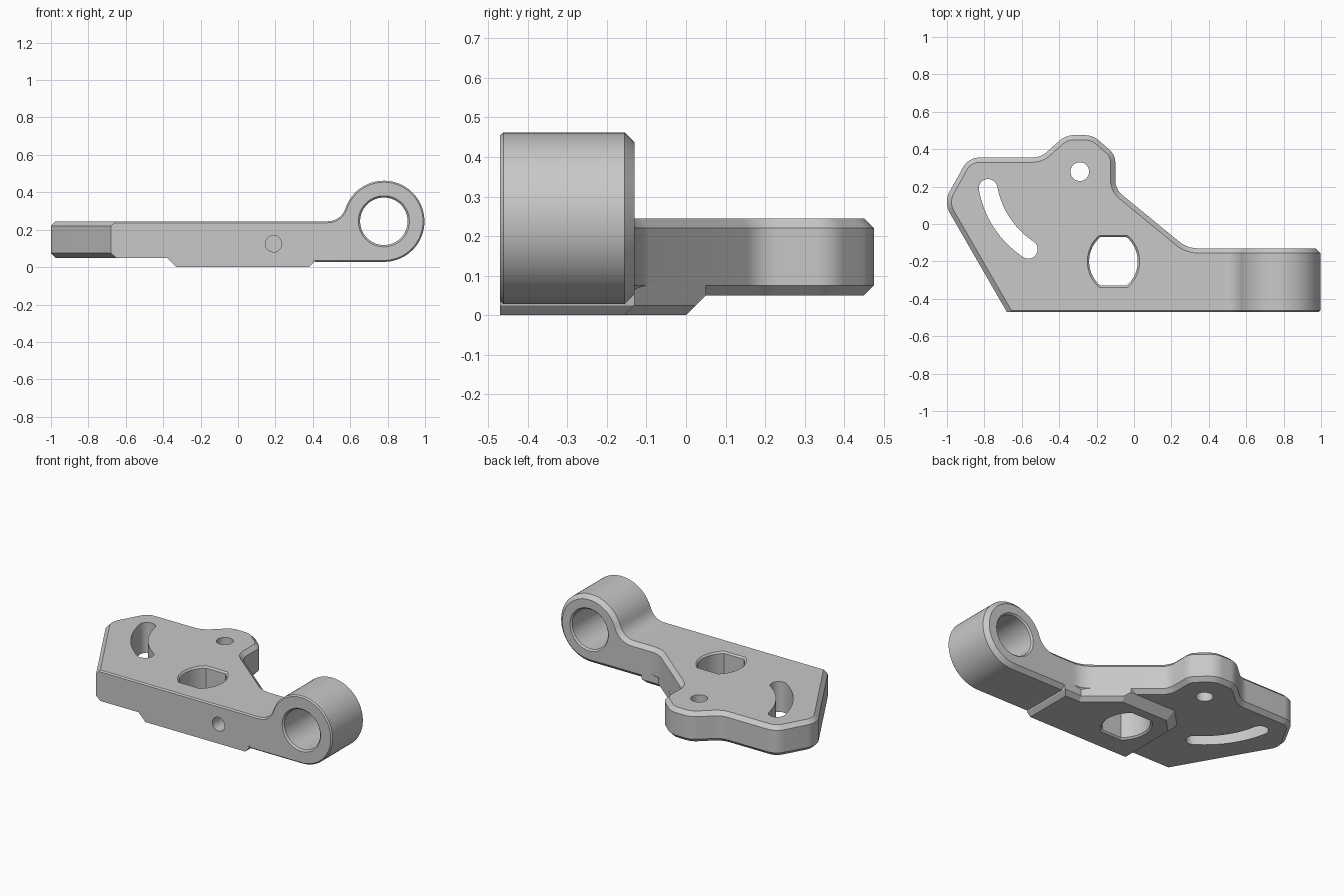
import bpy, bmesh, math
from mathutils import Vector

cube = bpy.data.objects.get("Cube")
if cube:
    bpy.data.objects.remove(cube, do_unlink=True)

metal = bpy.data.materials.new("grey_metal")
metal.use_nodes = True
metal.diffuse_color = (0.58, 0.58, 0.58, 1)
metal.node_tree.nodes["Principled BSDF"].inputs["Base Color"].default_value = (0.58, 0.58, 0.58, 1)

FRONT, BACK, TOP, JOIN = -0.47, -0.13, 0.245, 0.41
EPS = 0.001


def arc(cx, cy, r, start, end, n):
    """Points of an arc, angles in degrees."""
    angles = [math.radians(start + (end - start) * i / n) for i in range(n + 1)]
    return [(cx + r * math.cos(a), cy + r * math.sin(a)) for a in angles]


def rounded(corners, n=8):
    """Outline from (x, y, radius) corners."""
    out = []
    for i, (x, y, r) in enumerate(corners):
        p = Vector((x, y))
        if r == 0:
            out.append((x, y))
            continue
        a = (Vector(corners[i - 1][:2]) - p).normalized()
        b = (Vector(corners[(i + 1) % len(corners)][:2]) - p).normalized()
        half = a.angle(b) / 2
        centre = p + (a + b).normalized() * r / math.sin(half)
        s = p + a * r / math.tan(half) - centre
        e = p + b * r / math.tan(half) - centre
        out += [tuple(centre + s.lerp(e, k / n).normalized() * r) for k in range(n + 1)]
    return out


def flat(ring, z):
    return [(x, y, z) for x, y in ring]


def upright(ring, y):
    return [(x, y, z) for x, z in ring]


def scaled(ring, cx, cy, f):
    return [(cx + (x - cx) * f, cy + (y - cy) * f) for x, y in ring]


def loft(name, rings, bevels=()):
    """Solid through matching rings; bevels are (edge rule, width)."""
    bm = bmesh.new()
    rows = [[bm.verts.new(p) for p in ring] for ring in rings]
    n = len(rows[0])
    for low, high in zip(rows, rows[1:]):
        for i in range(n):
            j = (i + 1) % n
            bm.faces.new((low[i], low[j], high[j], high[i]))
    bm.faces.new(rows[0][::-1])
    bm.faces.new(rows[-1])
    bmesh.ops.recalc_face_normals(bm, faces=bm.faces[:])
    for rule, width in bevels:
        edges = [e for e in bm.edges if rule(e.verts[0].co, e.verts[1].co)]
        bmesh.ops.bevel(bm, geom=edges, offset=width, segments=1,
                        affect='EDGES', profile=0.5)
    mesh = bpy.data.meshes.new(name)
    bm.to_mesh(mesh)
    bm.free()
    mesh.materials.append(metal)
    ob = bpy.data.objects.new(name, mesh)
    bpy.context.collection.objects.link(ob)
    return ob


def activate(ob):
    bpy.ops.object.select_all(action='DESELECT')
    ob.select_set(True)
    bpy.context.view_layer.objects.active = ob


def cut(ob, cutters):
    activate(ob)
    for c in cutters:
        mod = ob.modifiers.new("cut", 'BOOLEAN')
        mod.operation, mod.solver, mod.object = 'DIFFERENCE', 'EXACT', c
        bpy.ops.object.modifier_apply(modifier=mod.name)


# Mounting plate, chamfered on all free edges but the front
outline = rounded([(-0.68, FRONT, 0), (JOIN, FRONT, 0), (JOIN, BACK, 0), (0.285, BACK, 0.16),
                   (-0.1, 0.186, 0.1), (-0.1, 0.37, 0.09), (-0.22, 0.475, 0.12),
                   (-0.365, 0.475, 0.12), (-0.5, 0.355, 0.12), (-0.885, 0.355, 0.1),
                   (-1.018, 0.116, 0.115)])


def plate_rim(a, b):
    return (abs(a.z - b.z) < EPS and max(a.y, b.y) > FRONT + EPS
            and min(a.x, b.x) < JOIN - EPS)


def plate_front(a, b):
    return max(a.y, b.y) < FRONT + EPS and min(a.z, b.z) > TOP - EPS


plate = loft("mounting_plate", [flat(outline, 0.05), flat(outline, TOP)],
             [(plate_rim, 0.025), (plate_front, 0.008)])

# Arm with round barrel, one side profile run from front to back
BX, BZ, BR = 0.78, 0.245, 0.217
FR = 0.1
fx = BX - math.sqrt((BR + FR) ** 2 - FR ** 2)
turn = math.degrees(math.asin(FR / (BR + FR)))
profile = [(JOIN, BZ - BR)] + arc(BX, BZ, BR, -90, 180 - turn, 48)
profile += arc(fx, BZ + FR, FR, -turn, -90, 10)[1:] + [(JOIN, TOP)]


def arm_edge(side):
    def rule(a, b):
        return (abs(a.y - side) < EPS and abs(b.y - side) < EPS
                and max(a.x, b.x) > JOIN + EPS)
    return rule


arm = loft("barrel_arm", [upright(profile, FRONT), upright(profile, BACK)],
           [(arm_edge(BACK), 0.025), (arm_edge(FRONT), 0.008)])

# Raised pad under the plate with sloped sides
foot = [(-0.33, FRONT), (0.38, FRONT), (0.38, -0.155), (0.276, -0.155),
        (0.087, 0), (-0.24, 0), (-0.33, -0.09)]
middle = [(-0.355, FRONT), (0.405, FRONT), (0.405, BACK), (0.285, BACK),
          (0.096, 0.025), (-0.25, 0.025), (-0.355, -0.08)]
base = [(-0.38, FRONT), (JOIN, FRONT), (JOIN, BACK), (0.285, BACK),
        (0.066, 0.05), (-0.26, 0.05), (-0.38, -0.07)]
pad = loft("underside_pad", [flat(foot, 0), flat(middle, 0.025),
                             flat(base, 0.05), flat(base, 0.075)])

# Cutters: two-flat hole, pivot hole, curved slot, front hole, barrel bore
HX, HY = -0.11, -0.2
flats = arc(HX - 0.041, HY, 0.171, -49.5, 49.5, 16) + arc(HX + 0.041, HY, 0.171, 130.5, 229.5, 16)
wide = scaled(flats, HX, HY, 1.15)
flat_hole = loft("flat_hole_cutter", [flat(wide, -0.01), flat(flats, 0.01),
                                      flat(flats, TOP - 0.01), flat(wide, TOP + 0.01)])

PX, PY, SR, SW = -0.29, 0.28, 0.498, 0.05
pivot = arc(PX, PY, 0.05, 0, 348.75, 31)
pivot_hole = loft("pivot_hole_cutter", [flat(pivot, -0.1), flat(pivot, 0.4)])

A0, A1 = 190.4, 236.5
ends = [arc(PX, PY, SR, a, a, 1)[0] for a in (A0, A1)]
slot = arc(PX, PY, SR + SW, A0, A1, 20)
slot += arc(*ends[1], SW, A1, A1 + 180, 12)[1:]
slot += arc(PX, PY, SR - SW, A1, A0, 20)[1:]
slot += arc(*ends[0], SW, A0 + 180, A0 + 360, 12)[1:-1]
slot_hole = loft("slot_cutter", [flat(slot, -0.1), flat(slot, 0.4)])

screw = arc(0.19, 0.125, 0.044, 0, 348.75, 31)
screw_hole = loft("screw_hole_cutter", [upright(screw, FRONT - 0.1), upright(screw, -0.27)])

bore = arc(BX, BZ, 0.127, 0, 354.375, 63)
flare = scaled(bore, BX, BZ, 1.15)
bore_hole = loft("bore_cutter", [upright(flare, FRONT - 0.01), upright(bore, FRONT + 0.01),
                                 upright(bore, BACK - 0.01), upright(flare, BACK + 0.01)])

cut(plate, [flat_hole, pivot_hole, slot_hole, screw_hole])
cut(pad, [flat_hole])
cut(arm, [bore_hole])
for c in (flat_hole, pivot_hole, slot_hole, screw_hole, bore_hole):
    bpy.data.objects.remove(c, do_unlink=True)

# Smooth curves, crisp chamfers
for ob in (plate, arm, pad):
    activate(ob)
    bpy.ops.object.shade_smooth_by_angle(angle=math.radians(25))
